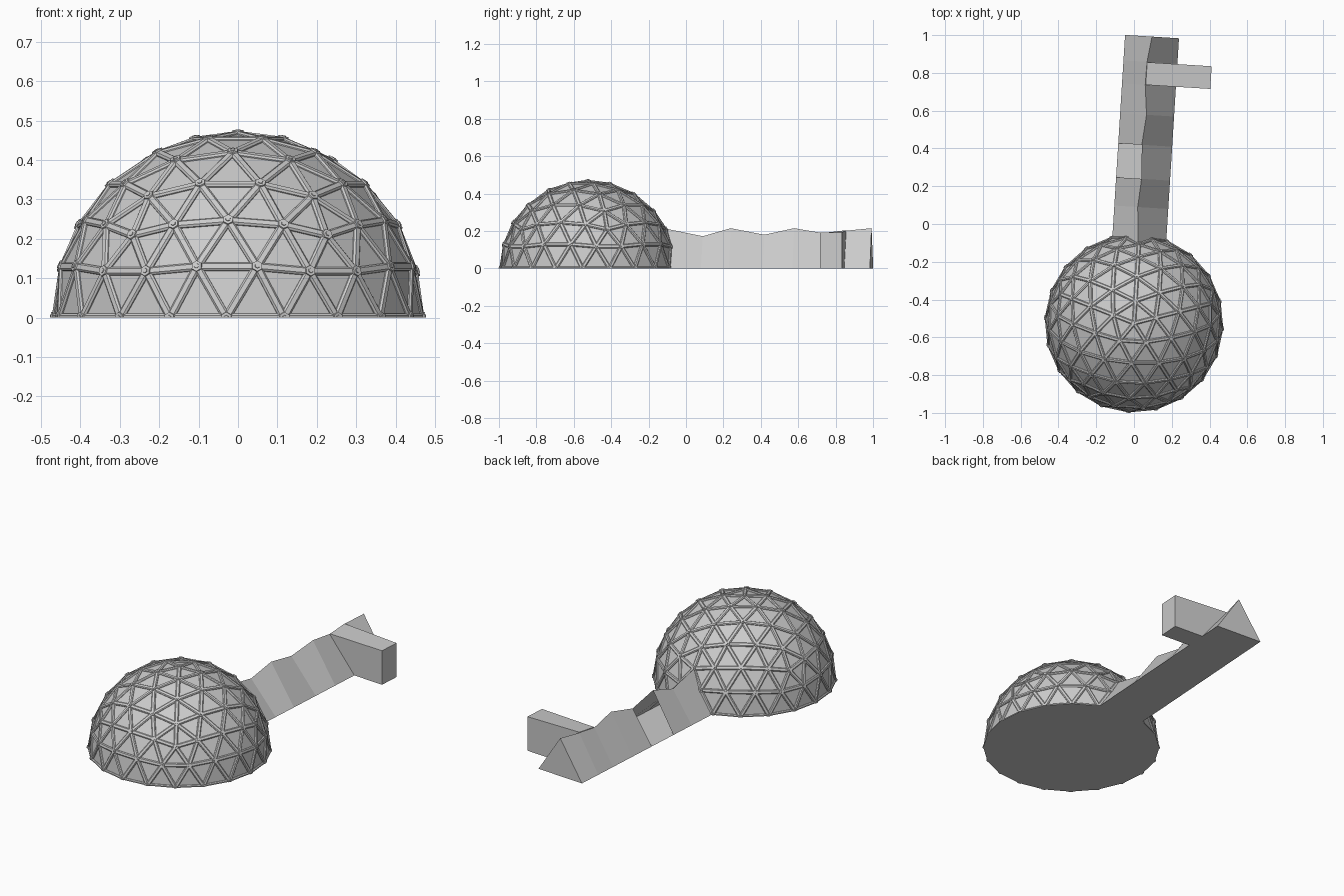
import bpy, bmesh, math
from mathutils import Matrix, Vector

if "Cube" in bpy.data.objects:
    bpy.data.objects.remove(bpy.data.objects["Cube"])

R = 0.467                                    # dome panel radius
PLACE = Matrix.Translation((0, -0.525, 0)) @ Matrix.Rotation(math.radians(-3.6), 4, 'Z')


def finish(bm, name, normals=True):
    if normals:
        bmesh.ops.recalc_face_normals(bm, faces=bm.faces)
    me = bpy.data.meshes.new(name)
    bm.to_mesh(me)
    bm.free()
    ob = bpy.data.objects.new(name, me)
    bpy.context.collection.objects.link(ob)
    ob.matrix_world = PLACE
    return ob


def clip_below_ground(bm):
    geom = bm.verts[:] + bm.edges[:] + bm.faces[:]
    cut = bmesh.ops.bisect_plane(bm, geom=geom, dist=1e-6, plane_co=(0, 0, 0),
                                 plane_no=(0, 0, 1), clear_inner=True)
    edges = [e for e in cut['geom_cut'] if isinstance(e, bmesh.types.BMEdge)]
    bmesh.ops.holes_fill(bm, edges=edges, sides=0)


def prism(bm, lower, upper):
    """Solid between two loops of points."""
    a = [bm.verts.new(p) for p in lower]
    b = [bm.verts.new(p) for p in upper]
    n = len(a)
    bm.faces.new(a[::-1])
    bm.faces.new(b)
    for i in range(n):
        j = (i + 1) % n
        bm.faces.new((a[i], a[j], b[j], b[i]))


# Geodesic half sphere: each icosahedron edge split into four
bm = bmesh.new()
bmesh.ops.create_icosphere(bm, subdivisions=1, radius=1)
bmesh.ops.subdivide_edges(bm, edges=bm.edges[:], cuts=3, use_grid_fill=True)
for v in bm.verts:
    v.co = v.co.normalized() * R
bmesh.ops.rotate(bm, verts=bm.verts, matrix=Matrix.Rotation(math.radians(90), 3, 'Z'))
bmesh.ops.delete(bm, geom=[v for v in bm.verts if v.co.z < -0.01], context='VERTS')
struts = [(e.verts[0].co.copy(), e.verts[1].co.copy()) for e in bm.edges]
nodes = [(v.co.copy(), [e.other_vert(v).co.copy() for e in v.link_edges]) for v in bm.verts]
# Floor disc closes the dome
bmesh.ops.holes_fill(bm, edges=[e for e in bm.edges if e.is_boundary], sides=0)
finish(bm, "dome_panels")

# Bevelled struts along every dome edge
bm = bmesh.new()
for p, q in struts:
    n = (p + q).normalized()
    s = (q - p).normalized().cross(n)

    def section(c):
        return [c + s * w + n * h for w, h in
                ((-0.011, -0.006), (0.011, -0.006), (0.0105, 0.002), (0.006, 0.0065),
                 (-0.006, 0.0065), (-0.0105, 0.002))]
    prism(bm, section(p), section(q))
clip_below_ground(bm)
finish(bm, "dome_struts")

# Stepped hexagonal hub at every joint
bm = bmesh.new()
for p, around in nodes:
    n = p.normalized()
    u = around[0] - p
    u = (u - n * u.dot(n)).normalized()
    w = n.cross(u)

    def ring(r, h):
        return [p + n * h + (u * math.cos(a) + w * math.sin(a)) * r
                for a in (math.radians(30 + 60 * k) for k in range(6))]
    prism(bm, ring(0.017, -0.005), ring(0.014, 0.0085))
    prism(bm, ring(0.008, 0.004), ring(0.006, 0.0105))
clip_below_ground(bm)
finish(bm, "dome_hubs")

# Triangular tunnel with a zigzag ridge: distance, ridge offset, ridge height
W = 0.143
stations = [(0.42, -0.005, 0.212), (0.615, -0.019, 0.172), (0.765, -0.008, 0.215),
            (0.945, -0.018, 0.18), (1.105, -0.003, 0.215), (1.263, -0.02, 0.188),
            (1.385, -0.018, 0.202), (1.52, 0.0, 0.215)]
OPEN_BAY = 2                                 # left panel missing here
bm = bmesh.new()
rows = [[bm.verts.new(c) for c in ((-W, y, 0), (x, y, z), (W, y, 0))] for y, x, z in stations]
for i, (a, b) in enumerate(zip(rows, rows[1:])):
    if i != OPEN_BAY:
        bm.faces.new((a[0], a[1], b[1], b[0]))
    bm.faces.new((a[1], a[2], b[2], b[1]))
    bm.faces.new((a[2], a[0], b[0], b[2]))
bm.faces.new(rows[0])
bm.faces.new(rows[-1][::-1])
finish(bm, "tunnel")

# Side passage leaving the tunnel on the right
bm = bmesh.new()
Y0, Y1 = 1.263, 1.383
prism(bm, [(0.0, Y0, 0), (0.325, Y0, 0), (0.325, Y1, 0), (0.0, Y1, 0)],
      [(-0.017, Y0, 0.19), (0.325, Y0, 0.193), (0.325, Y1, 0.193), (-0.017, Y1, 0.204)])
finish(bm, "side_passage")
